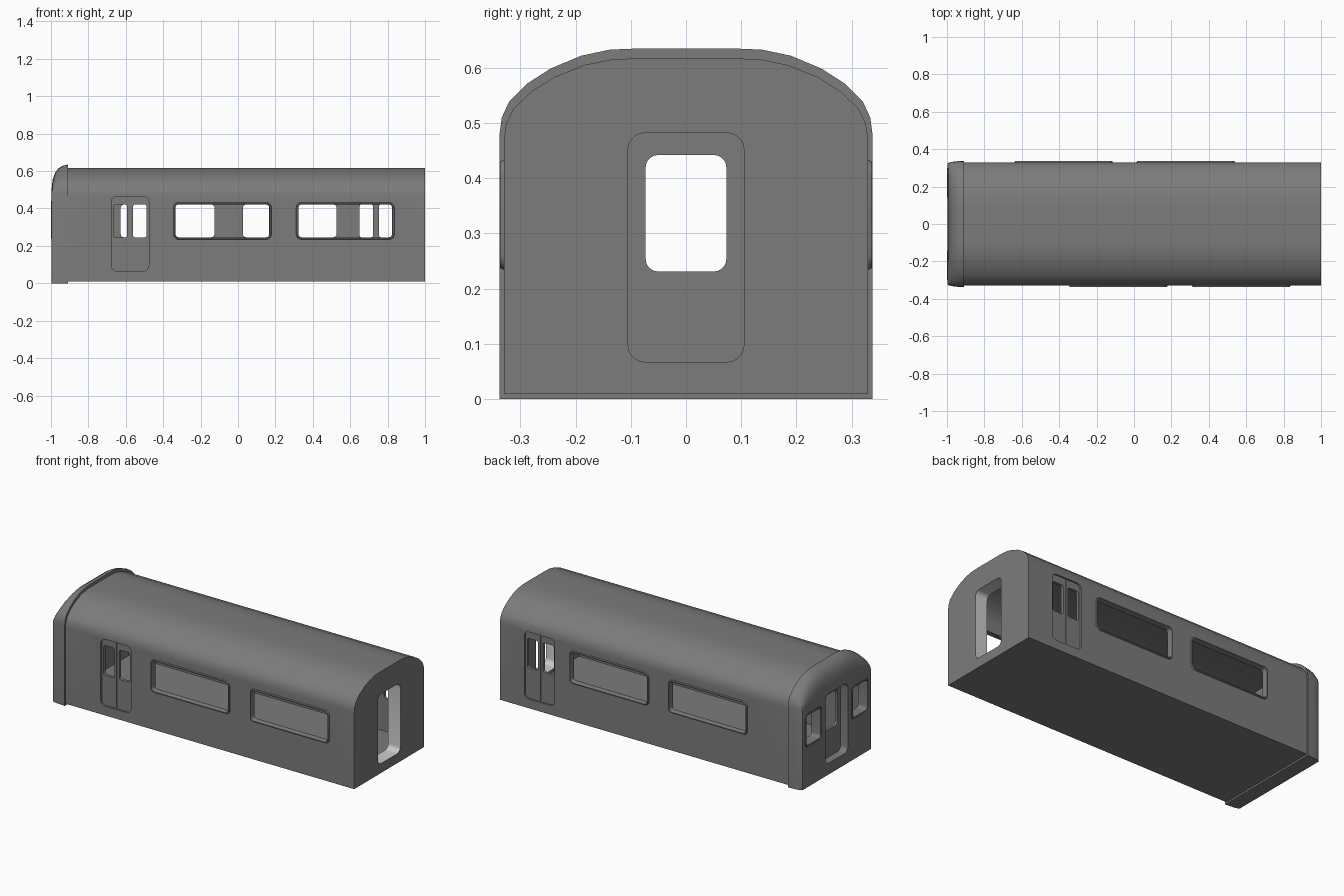
import bpy, bmesh, math

if "Cube" in bpy.data.objects:
    bpy.data.objects.remove(bpy.data.objects["Cube"])

# half roof arch: (y, height above the eaves), from wall to centre
ARCH = [(.338, 0), (.334, .03), (.321, .058), (.287, .092), (.245, .119), (.19, .142), (.138, .153), (.09, .155)]

def finish(name, bm):
    bmesh.ops.recalc_face_normals(bm, faces=bm.faces)
    me = bpy.data.meshes.new(name)
    bm.to_mesh(me)
    bm.free()
    ob = bpy.data.objects.new(name, me)
    bpy.context.collection.objects.link(ob)
    return ob

def loft(name, loops, caps=True, closed=False):
    bm = bmesh.new()
    rows = [[bm.verts.new(p) for p in l] for l in loops]
    n = len(rows[0])
    pairs = list(zip(rows, rows[1:])) + ([(rows[-1], rows[0])] if closed else [])
    for a, b in pairs:
        for i in range(n):
            j = (i + 1) % n
            bm.faces.new((a[i], a[j], b[j], b[i]))
    if caps:
        bm.faces.new(rows[0])
        bm.faces.new(rows[-1])
    return finish(name, bm)

def section(x, half, base, eaves, rise):
    """Carriage cross-section at x; rise scales the arch height."""
    s = half / .338
    right = [(half, base)] + [(y * s, eaves + h * rise) for y, h in ARCH]
    pts = right + [(-y, z) for y, z in reversed(right)]
    return [(x, y, z) for y, z in pts]

def rrect(axis, u0, u1, z0, z1, r, d):
    """Rounded rectangle loop in the plane axis = d."""
    pts = []
    for cx, cz, a0 in ((u1 - r, z1 - r, 0), (u0 + r, z1 - r, 90), (u0 + r, z0 + r, 180), (u1 - r, z0 + r, 270)):
        for k in range(6):
            a = math.radians(a0 + k * 18)
            u, z = cx + r * math.cos(a), cz + r * math.sin(a)
            pts.append((d, u, z) if axis == 'x' else (u, d, z))
    return pts

def cutter(axis, u0, u1, z0, z1, r, d0, d1):
    ob = loft("cutter", [rrect(axis, u0, u1, z0, z1, r, d) for d in (d0, d1)])
    ob.hide_render = True
    return ob

def frame(name, axis, u0, u1, z0, z1, face, tip, back):
    """Raised window surround lining the opening u0..u1, z0..z1."""
    prof = [(.011, back), (.011, face), (.008, tip), (.002, tip), (-.001, face), (-.001, back)]
    return loft(name, [rrect(axis, u0 - o, u1 + o, z0 - o, z1 + o, .018 + o, d) for o, d in prof],
                caps=False, closed=True)

def carve(ob, cuts):
    bpy.context.view_layer.objects.active = ob
    for c in cuts:
        m = ob.modifiers.new("cut", 'BOOLEAN')
        m.operation, m.solver, m.object = 'DIFFERENCE', 'EXACT', c
        bpy.ops.object.modifier_apply(modifier=m.name)

def material(name, v):
    m = bpy.data.materials.new(name)
    m.diffuse_color = (v, v, v, 1)
    m.use_nodes = True
    m.node_tree.nodes["Principled BSDF"].inputs["Base Color"].default_value = m.diffuse_color
    return m

dark, light = material("dark_grey", .2), material("light_grey", .8)

# main shell and rounded cab end
body = loft("carriage_body", [section(x, .33, .01, .47, .95) for x in (-.91, 1)])
cab = loft("cab_end", [section(*s) for s in (
    (-.91, .338, 0, .48, 1), (-.94, .336, 0, .48, .95), (-.962, .334, 0, .48, .86),
    (-.979, .331, 0, .48, .7), (-.991, .328, 0, .48, .47), (-.997, .322, 0, .48, .15))])

# hollow interior
cavity = loft("cavity", [section(x, .303, .05, .46, .88) for x in (-.935, .92)])
cavity.hide_render = True
body_cuts, cab_cuts, frames = [cavity], [cavity], []

# long side windows and sliding door pairs on both walls
for side, label, windows, door in ((-1, "front", ((-.335, .168), (.322, .825)), -.577),
                                   (1, "back", ((-.628, -.125), (.025, .528)), .738)):
    lo, hi = side * .25, side * .4
    for i, (a, b) in enumerate(windows):
        body_cuts.append(cutter('y', a, b, .245, .422, .018, lo, hi))
        frames.append(frame(f"{label}_window_frame_{i + 1}", 'y', a, b, .245, .422,
                            side * .331, side * .337, side * .31))
    body_cuts.append(cutter('y', door - .1, door + .1, .065, .465, .03, side * .32, hi))
    body_cuts.append(cutter('y', door - .002, door + .002, .066, .464, .001, side * .315, hi))
    for s in (-1, 1):
        a, b = sorted((door + s * .016, door + s * .088))
        body_cuts.append(cutter('y', a, b, .245, .422, .012, lo, hi))

# gangway opening at the plain end
body_cuts.append(cutter('x', -.105, .105, .067, .482, .03, .85, 1.1))

# cab door recess, its window, and the two cab windows
cab_cuts.append(cutter('x', -.105, .105, .067, .482, .03, -1.1, -.95))
cab_cuts.append(cutter('x', -.073, .073, .231, .442, .022, -1.1, -.9))
for s, label in ((-1, "right"), (1, "left")):
    a, b = sorted((s * .15, s * .29))
    cab_cuts.append(cutter('x', a, b, .25, .43, .018, -1.1, -.9))
    frames.append(frame(f"cab_{label}_window_frame", 'x', a, b, .25, .43, -.997, -1, -.97))

carve(body, body_cuts)
carve(cab, cab_cuts)
for c in set(body_cuts + cab_cuts):
    bpy.data.objects.remove(c)

# dark paint, smooth roof and corners, crisp edges elsewhere
for ob in [body, cab] + frames:
    ob.data.materials.clear()
    ob.data.materials.append(dark)
    for p in ob.data.polygons:
        p.material_index = 0
    bpy.ops.object.select_all(action='DESELECT')
    ob.select_set(True)
    bpy.context.view_layer.objects.active = ob
    bpy.ops.object.shade_smooth_by_angle(angle=math.radians(32))

# light lining of the gangway opening
body.data.materials.append(light)
for p in body.data.polygons:
    c = p.center
    if .925 < c.x < .995 and abs(c.y) < .107 and .06 < c.z < .49:
        p.material_index = 1
